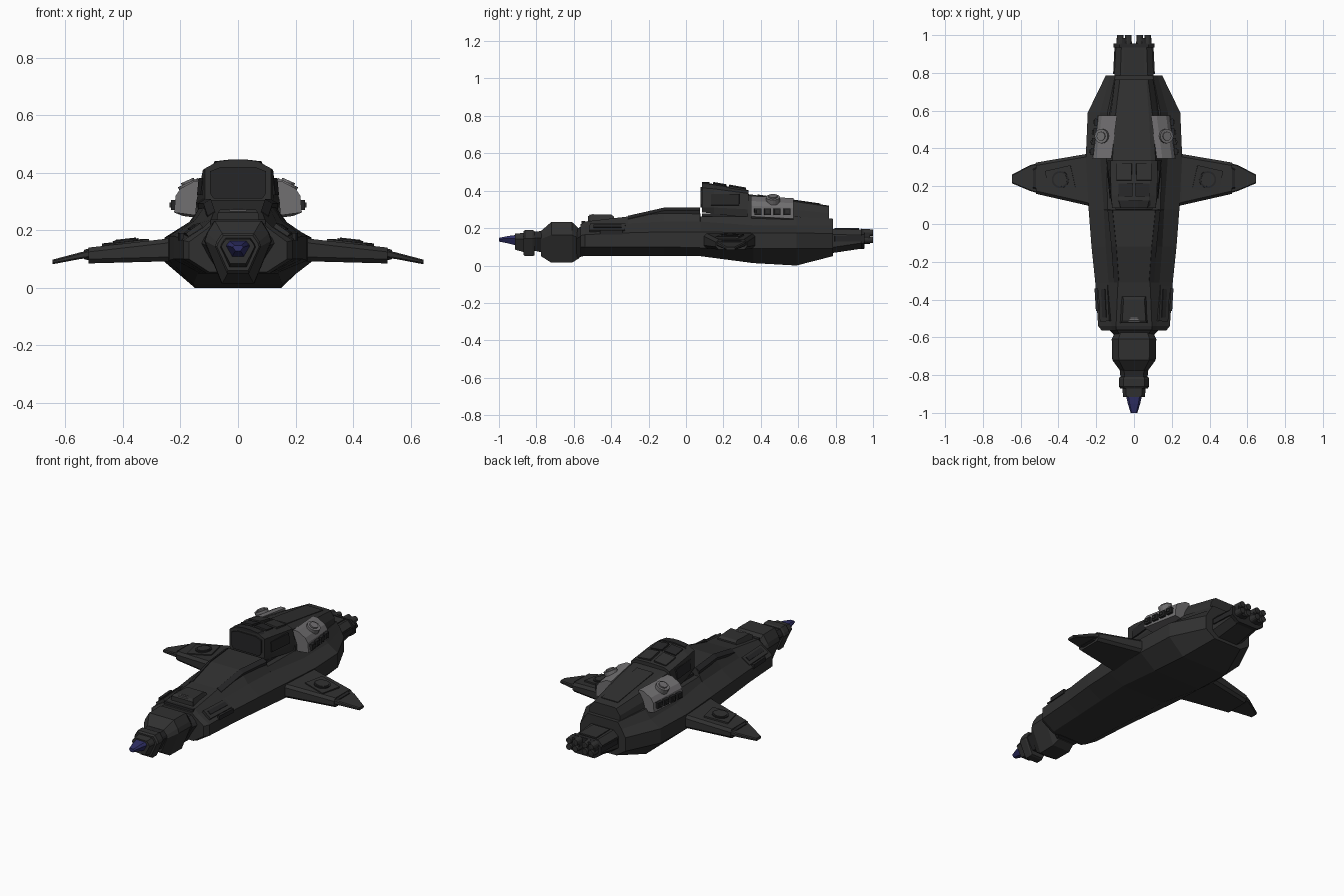
import bpy, bmesh, math
from mathutils import Matrix, Vector


def material(name, rgb):
    m = bpy.data.materials.new(name)
    m.diffuse_color = (*rgb, 1)
    return m


HULL = material("charcoal hull", (0.030, 0.030, 0.030))
DARK = material("black trim", (0.019, 0.019, 0.020))
GREY = material("grey pod", (0.165, 0.160, 0.165))
BLUE = material("navy tip", (0.028, 0.028, 0.13))


def finish(name, bm, mat):
    bmesh.ops.recalc_face_normals(bm, faces=bm.faces)
    me = bpy.data.meshes.new(name)
    bm.to_mesh(me)
    bm.free()
    me.materials.append(mat)
    ob = bpy.data.objects.new(name, me)
    bpy.context.collection.objects.link(ob)
    return ob


def skin(name, rings, mat):
    """Skin closed rings of 3D points and cap both ends."""
    bm = bmesh.new()
    vs = [[bm.verts.new(p) for p in r] for r in rings]
    n = len(vs[0])
    for a, b in zip(vs, vs[1:]):
        for i in range(n):
            j = (i + 1) % n
            bm.faces.new((a[i], a[j], b[j], b[i]))
    bm.faces.new(vs[0])
    bm.faces.new(vs[-1])
    return finish(name, bm, mat)


def loft(name, sections, mat):
    """Symmetric loft along y; each section is (y, half profile bottom to top)."""
    return skin(name, [[(x, y, z) for x, z in h] + [(-x, y, z) for x, z in reversed(h)]
                       for y, h in sections], mat)


def box(name, loc, size, mat, rot=(0, 0, 0)):
    bm = bmesh.new()
    bmesh.ops.create_cube(bm, size=1)
    bmesh.ops.scale(bm, vec=size, verts=bm.verts)
    ob = finish(name, bm, mat)
    ob.location, ob.rotation_euler = loc, rot
    return ob


def cyl(name, loc, r, depth, mat, axis=(0, 0, 1), sides=16, r2=None):
    bm = bmesh.new()
    bmesh.ops.create_cone(bm, cap_ends=True, segments=sides, radius1=r,
                          radius2=r if r2 is None else r2, depth=depth)
    ob = finish(name, bm, mat)
    ob.location = loc
    ob.rotation_euler = Vector(axis).to_track_quat('Z', 'Y').to_euler()
    return ob


# Main hull
loft("hull", [
    (-.565, [(.10, .055), (.17, .10), (.17, .16), (.115, .20), (.09, .22)]),
    (-.54, [(.11, .05), (.19, .10), (.19, .165), (.12, .21), (.095, .235)]),
    (-.31, [(.12, .05), (.205, .10), (.205, .175), (.135, .225), (.085, .262)]),
    (-.12, [(.13, .05), (.225, .10), (.225, .18), (.15, .235), (.10, .305)]),
    (.075, [(.14, .05), (.24, .095), (.24, .18), (.16, .235), (.12, .305)]),
    (.077, [(.14, .05), (.24, .095), (.24, .18), (.16, .235), (.14, .262)]),
    (.36, [(.155, .013), (.255, .09), (.255, .175), (.18, .215), (.145, .262)]),
    (.59, [(.15, .0), (.245, .09), (.245, .175), (.18, .215), (.14, .262)]),
    (.785, [(.09, .05), (.15, .09), (.15, .17), (.125, .215), (.10, .25)])], HULL)

# Rear dorsal hump
loft("dorsal_hump", [
    (.33, [(.15, .24), (.145, .30), (.115, .375), (.09, .382)]),
    (.56, [(.14, .24), (.125, .30), (.10, .345), (.08, .352)]),
    (.765, [(.105, .23), (.10, .28), (.075, .315), (.065, .32)])], HULL)

# Cabin with raised roof and panes
loft("cabin", [
    (.085, [(.10, .285), (.115, .31), (.115, .415), (.075, .437), (.02, .443)]),
    (.15, [(.115, .277), (.125, .31), (.122, .41), (.08, .432), (.02, .436)]),
    (.335, [(.135, .255), (.145, .30), (.125, .385), (.09, .40), (.02, .403)])], HULL)
loft("cabin_front_window", [
    (.077, [(.085, .31), (.098, .33), (.098, .405), (.06, .42)]),
    (.087, [(.085, .31), (.098, .33), (.098, .405), (.06, .42)])], DARK)
loft("cabin_visor", [
    (.085, [(.09, .425), (.07, .44), (.02, .447)]),
    (.125, [(.09, .425), (.08, .44), (.02, .447)])], DARK)
box("cabin_floor_step", (0, .2, .262), (.22, .23, .03), DARK)
slope = math.atan2(-.036, .2)
for s in (-1, 1):
    box("roof_pane", (s * .052, .275, .415), (.08, .09, .012), HULL, (slope, s * .1, 0))
    box("roof_pane_front", (s * .045, .18, .432), (.075, .07, .01), DARK, (slope, s * .1, 0))
    box("cabin_side_pane", (s * .127, .21, .352), (.012, .15, .06), DARK, (0, -s * .1, -s * .09))
box("hump_spine_panel", (0, .55, .352), (.11, .34, .008), HULL, (math.atan2(-.062, .435), 0, 0))

# Nose block and collars, all scaled from one six-sided profile
def nose(w, lo, hi):
    h = hi - lo
    return [(w * .48, lo), (w, lo + h * .68), (w * .93, lo + h * .8), (w * .7, hi)]


loft("nose_block", [(-.57, nose(.10, .04, .195)), (-.61, nose(.118, .015, .233)),
                    (-.72, nose(.115, .015, .233)), (-.775, nose(.075, .05, .185))], HULL)
loft("nose_neck", [(-.77, nose(.075, .07, .185)), (-.835, nose(.07, .085, .178))], DARK)
loft("nose_collar", [(-.81, nose(.075, .055, .185)), (-.82, nose(.08, .05, .19)),
                     (-.86, nose(.08, .05, .19)), (-.87, nose(.073, .06, .182))], HULL)
loft("nose_muzzle", [(-.86, nose(.062, .07, .175)), (-.915, nose(.058, .085, .17))], HULL)
loft("nose_tip", [(-.91, nose(.042, .108, .163)), (-.95, nose(.033, .118, .158)),
                  (-1.0, nose(.018, .128, .148))], BLUE)
loft("nose_back_frame", [(-.55, nose(.14, .05, .215)), (-.585, nose(.108, .04, .195))], DARK)

# Front deck hatch with raised frame
loft("front_hatch", [(-.525, [(.075, .22), (.07, .262)]), (-.51, [(.075, .22), (.062, .272)]),
                     (-.40, [(.075, .23), (.055, .272)]), (-.385, [(.075, .23), (.06, .262)])], HULL)
box("hatch_lip", (0, -.55, .222), (.19, .02, .03), DARK)
for i in range(3):
    box("hatch_vent", (0, -.515 + i * .009, .268 + i * .002), (.06 - i * .012, .004, .008), GREY)

# Tail boom with flange
def tail(w, lo, hi):
    return [(w * .6, lo), (w, lo + .03), (w, hi - .03), (w * .7, hi)]


loft("tail_boom", [(.77, tail(.105, .065, .197)), (.95, tail(.095, .092, .192))], HULL)
loft("tail_flange", [(.935, tail(.108, .088, .197)), (.955, tail(.108, .09, .195))], DARK)
box("tail_top_panel", (0, .86, .196), (.11, .13, .008), HULL)

for s in (-1, 1):
    # Wing slab, joint and drooping tip
    def rib(x, y0, y1, z0, z1, c=.015):
        return [(s * x, y, z) for y, z in ((y0, z0 + c), (y0 + c, z0), (y1 - c, z0), (y1, z0 + c),
                                           (y1, z1 - c), (y1 - c, z1), (y0 + c, z1), (y0, z1 - c))]
    skin("wing", [rib(.20, .085, .385, .09, .18), rib(.255, .10, .37, .092, .17),
                  rib(.52, .16, .325, .085, .14)], HULL)
    skin("wing_tip", [rib(.50, .16, .325, .107, .135, .005), rib(.55, .175, .312, .10, .123, .005),
                      rib(.645, .215, .262, .082, .098, .005)], HULL)
    skin("wing_tip_joint", [rib(.515, .175, .31, .095, .138), rib(.535, .18, .30, .10, .132)], DARK)
    # Wing plate and round cap
    tilt = (0, s * .11, s * -.22)
    box("wing_plate", (s * .39, .235, .152), (.14, .125, .02), HULL, tilt)
    cyl("wing_cap", (s * .39, .235, .162), .045, .012, DARK, (s * .11, 0, 1), 20)
    cyl("wing_cap_top", (s * .39, .235, .164), .036, .014, HULL, (s * .11, 0, 1), 20)

    # Shoulder boxes beside the front hatch
    box("shoulder_box", (s * .153, -.42, .196), (.06, .19, .028), HULL, (0, s * .62, s * -.05))
    box("shoulder_box_slot", (s * .158, -.42, .208), (.025, .15, .012), DARK, (0, s * .62, s * -.05))
    box("cheek_panel", (s * .198, -.40, .178), (.015, .12, .025), DARK, (0, 0, s * -.06))
    # Raised strip along the deck edge
    skin("deck_strip", [[(s * (x + dx), y, z + dz) for dx, dz in
                         ((-.012, -.01), (.016, -.03), (.018, -.012), (-.008, .004))]
                        for x, y, z in ((.088, -.31, .262), (.102, -.12, .305), (.122, .074, .305))], DARK)

    # Grey launcher pod with cells and a round turret
    prof = ((.13, .25), (.222, .262), (.217, .32), (.20, .345), (.15, .372), (.12, .372))
    skin("launcher_pod", [[(s * (x - d), y, z - e) for x, z in prof]
                          for y, d, e in ((.347, 0, 0), (.575, .03, .012))], GREY)
    for i in range(4):
        y = .383 + i * .052
        box("launcher_cell", (s * (.222 - (y - .347) * .13), y, .288), (.026, .036, .034), DARK, (0, 0, s * .13))
        box("launcher_cell_core", (s * (.228 - (y - .347) * .13), y, .288), (.026, .018, .016), HULL, (0, 0, s * .13))
    up = (s * .45, 0, 1)
    cyl("pod_turret_base", (s * .168, .465, .352), .038, .03, GREY, up, 16)
    cyl("pod_turret", (s * .171, .465, .362), .024, .025, GREY, up, 12)

    # Tail engine nozzles
    cyl("engine_housing", (s * .052, .96, .155), .04, .05, DARK, (0, 1, 0), 12)
    for dx in (-.021, .021):
        for z in (.138, .176):
            cyl("engine_nozzle", (s * .052 + dx, .975, z), .02, .05, HULL, (0, 1, 0), 12, .017)
            cyl("engine_bore", (s * .052 + dx, .9985, z), .011, .003, DARK, (0, 1, 0), 12)
    # Boom side rail
    box("boom_rail", (s * .1, .865, .143), (.014, .14, .03), DARK, (0, 0, s * .05))
